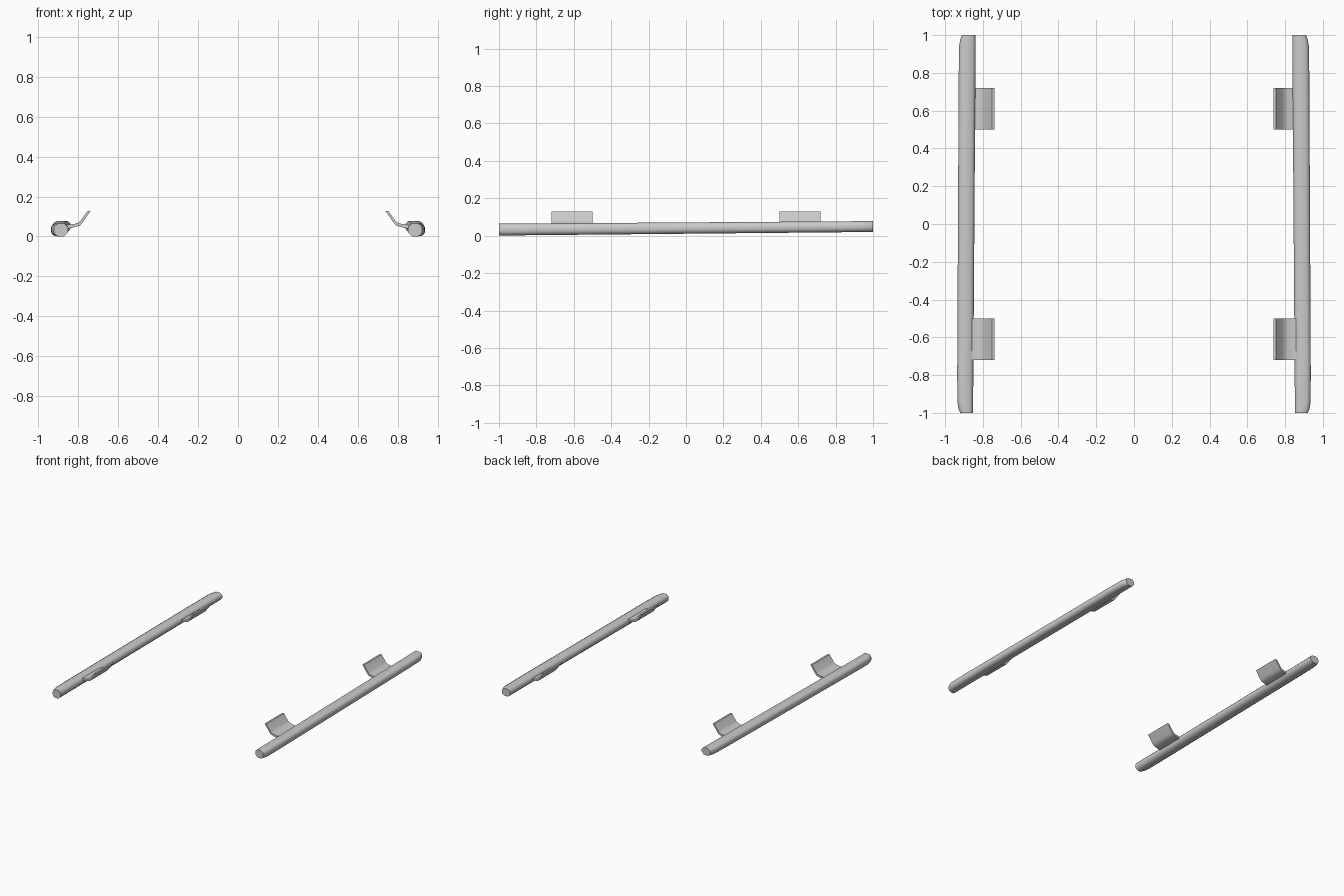
import bpy, bmesh

if "Cube" in bpy.data.objects:
    bpy.data.objects.remove(bpy.data.objects["Cube"])

def make_object(name, rings):
    # Loft closed rings into a capped solid, mirrored to the other side
    bm = bmesh.new()
    loops = [[bm.verts.new(p) for p in ring] for ring in rings]
    n = len(loops[0])
    for a, b in zip(loops, loops[1:]):
        for i in range(n):
            j = (i + 1) % n
            bm.faces.new((a[i], a[j], b[j], b[i]))
    bm.faces.new(loops[0])
    bm.faces.new(loops[-1])
    bmesh.ops.recalc_face_normals(bm, faces=bm.faces)
    me = bpy.data.meshes.new(name)
    bm.to_mesh(me)
    bm.free()
    ob = bpy.data.objects.new(name, me)
    bpy.context.collection.objects.link(ob)
    mod = ob.modifiers.new("mirror", 'MIRROR')
    mod.use_axis[0] = True
    mod.use_mirror_merge = False
    bpy.ops.object.select_all(action='DESELECT')
    ob.select_set(True)
    bpy.context.view_layer.objects.active = ob
    bpy.ops.object.shade_smooth_by_angle(angle=0.87)
    return ob

# Side tubes: chamfered section, rising and moving inward towards the back,
# with the outer edge pulled in at both ends
def tube_ring(y, tuck):
    t = (y + 1) / 2
    inner, outer = 0.852 - 0.014 * t, 0.937 - 0.010 * t - tuck
    low, high = 0.001 + 0.019 * t, 0.064 + 0.014 * t
    c = 0.020
    pts = [(inner + c, low), (outer - c, low), (outer - c * 0.3, low + c * 0.4),
           (outer, low + c), (outer, high - c), (outer - c * 0.3, high - c * 0.4),
           (outer - c, high), (inner + c * 0.8, high),
           (inner, high - c * 0.8), (inner, low + c)]
    return [(x, y, z) for x, z in pts]

stations = [(-1, 0.016), (-0.975, 0.007), (-0.945, 0.002), (-0.8, 0),
            (0.8, 0), (0.945, 0.002), (0.975, 0.007), (1, 0.016)]
make_object("side_tube", [tube_ring(y, tuck) for y, tuck in stations])

# Mounting brackets: bent plates reaching inward and up to the body
plate = [(0.870, 0.060), (0.845, 0.059), (0.815, 0.064), (0.798, 0.070),
         (0.787, 0.081), (0.753, 0.128), (0.738, 0.128), (0.776, 0.073),
         (0.790, 0.056), (0.805, 0.051), (0.845, 0.040), (0.870, 0.038)]
for name, y0, y1 in (("front_bracket", -0.72, -0.50), ("rear_bracket", 0.50, 0.72)):
    make_object(name, [[(x, y, z) for x, z in plate] for y in (y0, y1)])
